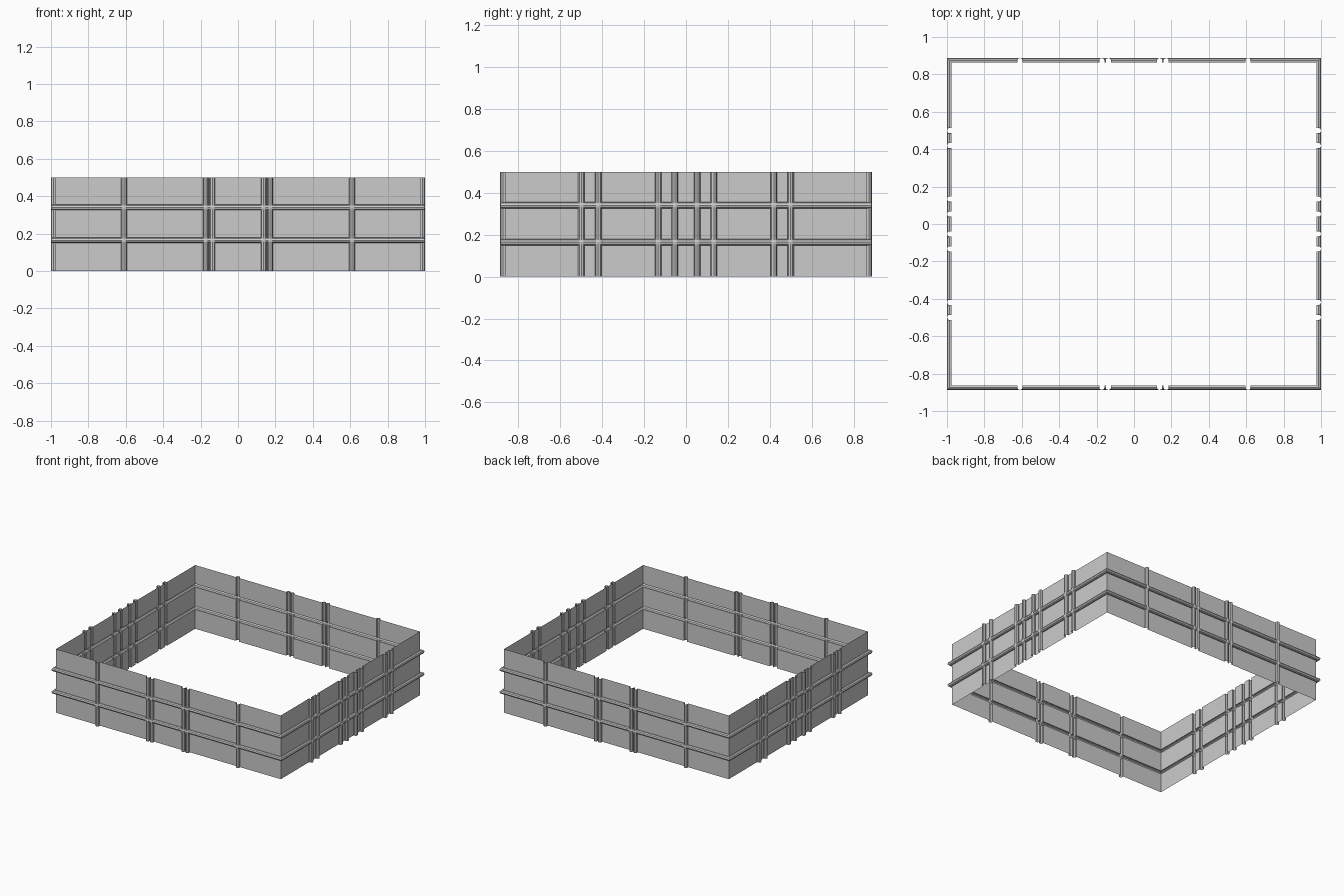
import bpy, bmesh, math

if "Cube" in bpy.data.objects:
    bpy.data.objects.remove(bpy.data.objects["Cube"])

WX, WY, H = 0.976, 0.863, 0.5          # wall sheet half sizes and height
R, OUT = 0.0155, 0.0085                # rib tube radius, axis distance from the sheet
SEG = 6


def rib(c):
    """Round rib section: (position along wall, distance outward)."""
    a0 = math.asin(OUT / R)
    pts = []
    for i in range(SEG + 1):
        a = math.pi + a0 - (math.pi + 2 * a0) * i / SEG
        pts.append((c + R * math.cos(a), max(0.0, OUT + R * math.sin(a))))
    return pts


def section(start, ribs, end):
    pts = [(start, 0.0)]
    for c in sorted(ribs):
        pts += rib(c)
    return pts + [(end, 0.0)]


def mirrored(vals):
    return [s * v for v in vals for s in (-1, 1)]


long_ribs = mirrored([0.137, 0.172, 0.61])
side_ribs = mirrored([0.053, 0.133, 0.419, 0.499])
rows = section(0, [0.164, 0.340], H)

# One wall sheet: ribs in both directions merge by taking the larger relief,
# and the horizontal ribs are mitred at the corners.


def wall(name, half, dist, ribs, turn):
    cols = section(-half, ribs, half)
    bm = bmesh.new()
    grid = []
    for i, (u, hu) in enumerate(cols):
        miter = -1 if i == 0 else 1 if i == len(cols) - 1 else 0
        line = []
        for z, hz in rows:
            h = max(hu, hz)
            x, y = u + miter * h, -(dist + h)
            c, s = round(math.cos(turn)), round(math.sin(turn))
            line.append(bm.verts.new((c * x - s * y, s * x + c * y, z)))
        grid.append(line)
    for a, b in zip(grid, grid[1:]):
        for j in range(len(rows) - 1):
            bm.faces.new((a[j], b[j], b[j + 1], a[j + 1]))
    me = bpy.data.meshes.new(name)
    bm.to_mesh(me)
    bm.free()
    ob = bpy.data.objects.new(name, me)
    bpy.context.collection.objects.link(ob)


# Four ribbed walls around the open rectangle
wall("front_wall", WX, WY, long_ribs, 0)
wall("right_wall", WY, WX, side_ribs, math.pi / 2)
wall("back_wall", WX, WY, long_ribs, math.pi)
wall("left_wall", WY, WX, side_ribs, -math.pi / 2)
